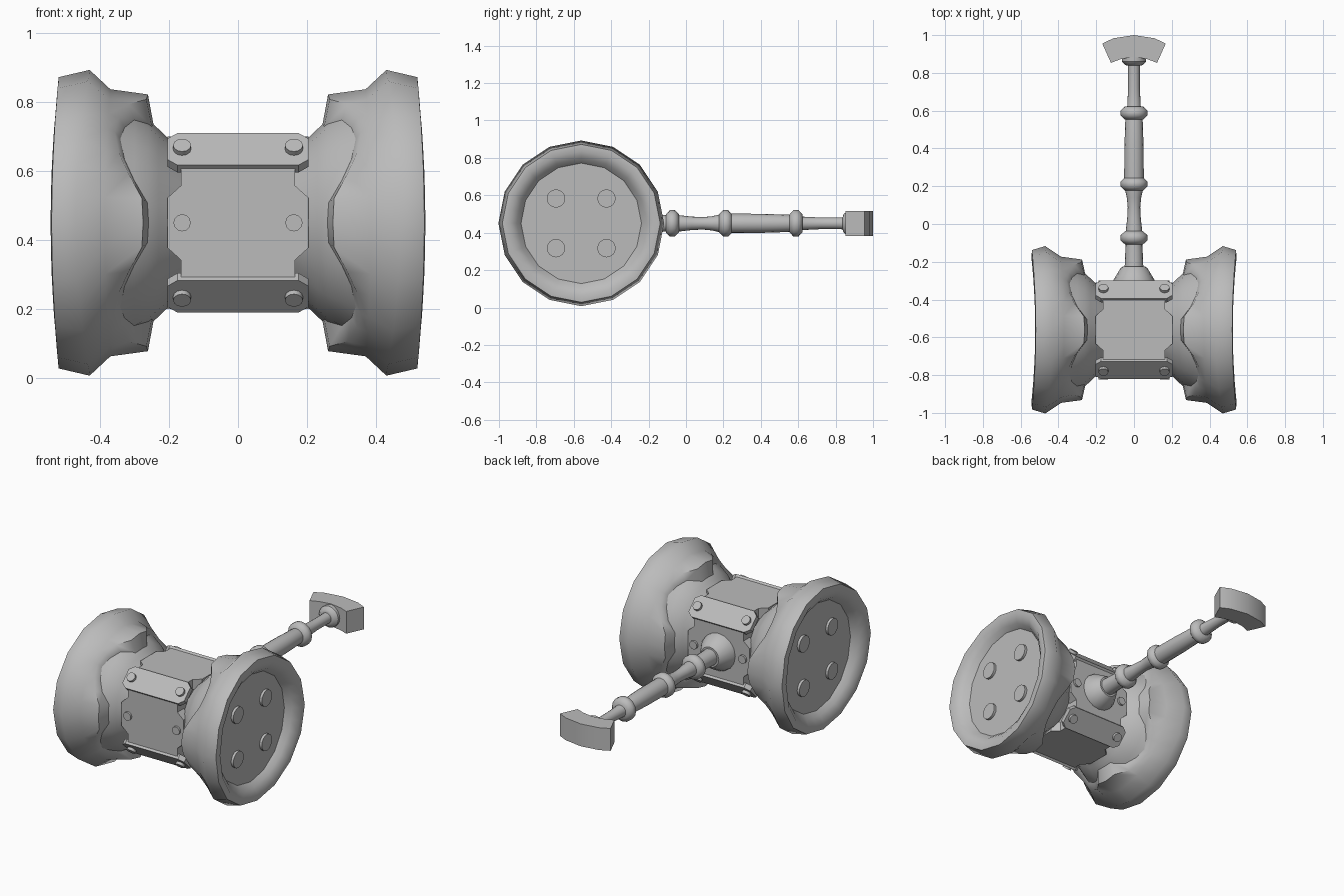
import bpy, bmesh, math
from mathutils import Vector, Matrix

if "Cube" in bpy.data.objects:
    bpy.data.objects.remove(bpy.data.objects["Cube"])

CY, CZ = -0.56, 0.45          # centre of the hammer head
grey = bpy.data.materials.new("stone_grey")
grey.diffuse_color = (0.5, 0.5, 0.5, 1)
grey.use_nodes = True
grey.node_tree.nodes["Principled BSDF"].inputs["Base Color"].default_value = grey.diffuse_color


def finish(name, bm, angle):
    bmesh.ops.recalc_face_normals(bm, faces=bm.faces)
    me = bpy.data.meshes.new(name)
    bm.to_mesh(me)
    bm.free()
    me.materials.append(grey)
    ob = bpy.data.objects.new(name, me)
    bpy.context.collection.objects.link(ob)
    bpy.ops.object.select_all(action='DESELECT')
    ob.select_set(True)
    bpy.context.view_layer.objects.active = ob
    bpy.ops.object.shade_smooth_by_angle(angle=math.radians(angle))
    return ob


def skin(name, rings, angle, cap_start=False, cap_end=False):
    """Join closed rings of points into a surface."""
    bm = bmesh.new()
    rows = [[bm.verts.new(p) for p in r] for r in rings]
    n = len(rows[0])
    for a, b in zip(rows, rows[1:]):
        for i in range(n):
            j = (i + 1) % n
            bm.faces.new((a[i], a[j], b[j], b[i]))
    if cap_start:
        bm.faces.new(rows[0])
    if cap_end:
        bm.faces.new(rows[-1])
    return finish(name, bm, angle)


def prism(name, outline, to_world, low, high, angle=20):
    """Extrude a flat outline between two heights."""
    return skin(name, [[to_world(u, v, h) for u, v in outline] for h in (low, high)],
                angle, True, True)


def on_side(a):
    """Map (x, sideways, outwards) onto the head side that faces angle a."""
    c, s = math.cos(a), math.sin(a)
    return lambda x, u, d: Vector((x, CY + d * c - u * s, CZ + d * s + u * c))


def circle(cx, cy, r, n=12):
    return [(cx + r * math.cos(2 * math.pi * i / n), cy + r * math.sin(2 * math.pi * i / n))
            for i in range(n)]


# ---- striking ends: sixteen sided bells with a wavy inner lip ----
N = 32


def bell_ring(sign, xf, rf):
    pts = []
    for i in range(N):
        t = 2 * math.pi * i / N
        k = math.cos(math.pi / 16) if i % 2 else 1.0
        x = xf(t)
        pts.append((sign * x, CY + rf(x) * k * math.cos(t), CZ + rf(x) * k * math.sin(t)))
    return pts


def lip(t):
    s = abs((math.degrees(t) + 45) % 90 - 45)          # degrees away from nearest lobe
    tip = 0.268 + 0.007 * math.cos(2 * t)
    for (a0, x0), (a1, x1) in zip([(0, tip), (11.25, tip + .004), (22.5, .317), (33.75, .345)],
                                  [(11.25, tip + .004), (22.5, .317), (33.75, .345), (45, .357)]):
        if s <= a1 + 0.01:
            return x0 + (x1 - x0) * (s - a0) / (a1 - a0)


def core_r(x):
    return 0.30 + (x - 0.26) * (0.95 if x < 0.26 else 0.55)


for sign, side in ((-1, "left"), (1, "right")):
    def saddle(x, amp):
        return lambda t: x + amp * math.cos(2 * t)
    prof = [(lip, 0.372), (saddle(.378, .008), .387), (saddle(.45, .02), .443),
            (saddle(.53, .01), .422), (saddle(.533, .01), .385), (saddle(.505, .004), .345),
            (lambda t: .475, .322)]
    rings = [bell_ring(sign, xf, lambda x, r=r: r) for xf, r in prof]
    inner = bell_ring(sign, lambda t: lip(t) - 0.016, core_r)
    skin(side + "_bell", [inner] + rings, 62)
    skin(side + "_neck", [bell_ring(sign, lambda t, x=x: x, core_r)
                          for x in (.15, .20, .23, .26, .30, .345)], 40)
    # recessed striking face and its four studs
    flat = lambda u, v, h, s=sign: Vector((s * h, CY + u, CZ + v))
    prism(side + "_striking_face", [(p[1] - CY, p[2] - CZ) for p in rings[-1]], flat, .44, .475)
    for u in (-.135, .135):
        for v in (-.133, .133):
            prism(side + "_face_stud", circle(u, v, .049, 16), flat, .47, .49, 40)

# ---- centre block: inner octagon with notched plates ----
A, B = 0.244, 0.155
octagon = [(A, -B), (A, B), (B, A), (-B, A), (-A, B), (-A, -B), (-B, -A), (B, -A)]
prism("block_core", octagon, lambda u, v, h: Vector((h, CY + u, CZ + v)), -.165, .165)

quarter = [(.165, .172), (.165, .108), (.205, .072)]
half = quarter + [(x, -u) for x, u in reversed(quarter)]
face_plate = half + [(-x, -u) for x, u in half]
w, c = .066, .024
corner_plate = [(.205, w - c), (.175, w), (-.175, w), (-.205, w - c),
                (-.205, c - w), (-.175, -w), (.175, -w), (.205, c - w)]

for k in range(4):
    a = k * math.pi / 2
    prism("face_plate", face_plate, on_side(a), .19, .25)
    prism("corner_plate", corner_plate, on_side(a + math.pi / 4), .272, .302)
    for x in (-.162, .162):
        prism("corner_bolt", circle(x, 0, .026), on_side(a + math.pi / 4), .295, .318, 40)
        if k % 2 == 0:
            prism("face_bolt", circle(x, 0, .025), on_side(a), .24, .262, 40)

# ---- handle: turned along y ----


def turned(name, profile, angle=35, n=16):
    return skin(name, [[(x, y, CZ + z) for x, z in circle(0, 0, r, n)] for y, r in profile],
                angle, True, True)


turned("handle_socket", [(-.32, .112), (-.295, .108), (-.235, .072), (-.225, .06)])
turned("handle_shaft", [(-.24, .05), (-.10, .044), (-.04, .044), (.03, .036), (.09, .033),
                        (.14, .038), (.19, .05), (.23, .052), (.40, .051), (.58, .045),
                        (.62, .036), (.72, .031), (.82, .031), (.86, .033)])
for y in (-.073, .212, .588):
    turned("handle_ring", [(y - .035, .048), (y - .013, .071), (y + .013, .071),
                           (y + .035, .048)], 50)
turned("pommel_collar", [(.838, .034), (.842, .048), (.86, .064), (.90, .064)])

# ---- pommel: curved block ----
outer = [(-.168, .955), (-.11, .983), (0, 1.0), (.11, .983), (.168, .955)]
inner = [(.122, .853), (.07, .873), (0, .885), (-.07, .873), (-.122, .853)]
prism("pommel", outer + inner, lambda x, y, h: Vector((x, y, CZ + h)), -.067, .067, 40)
